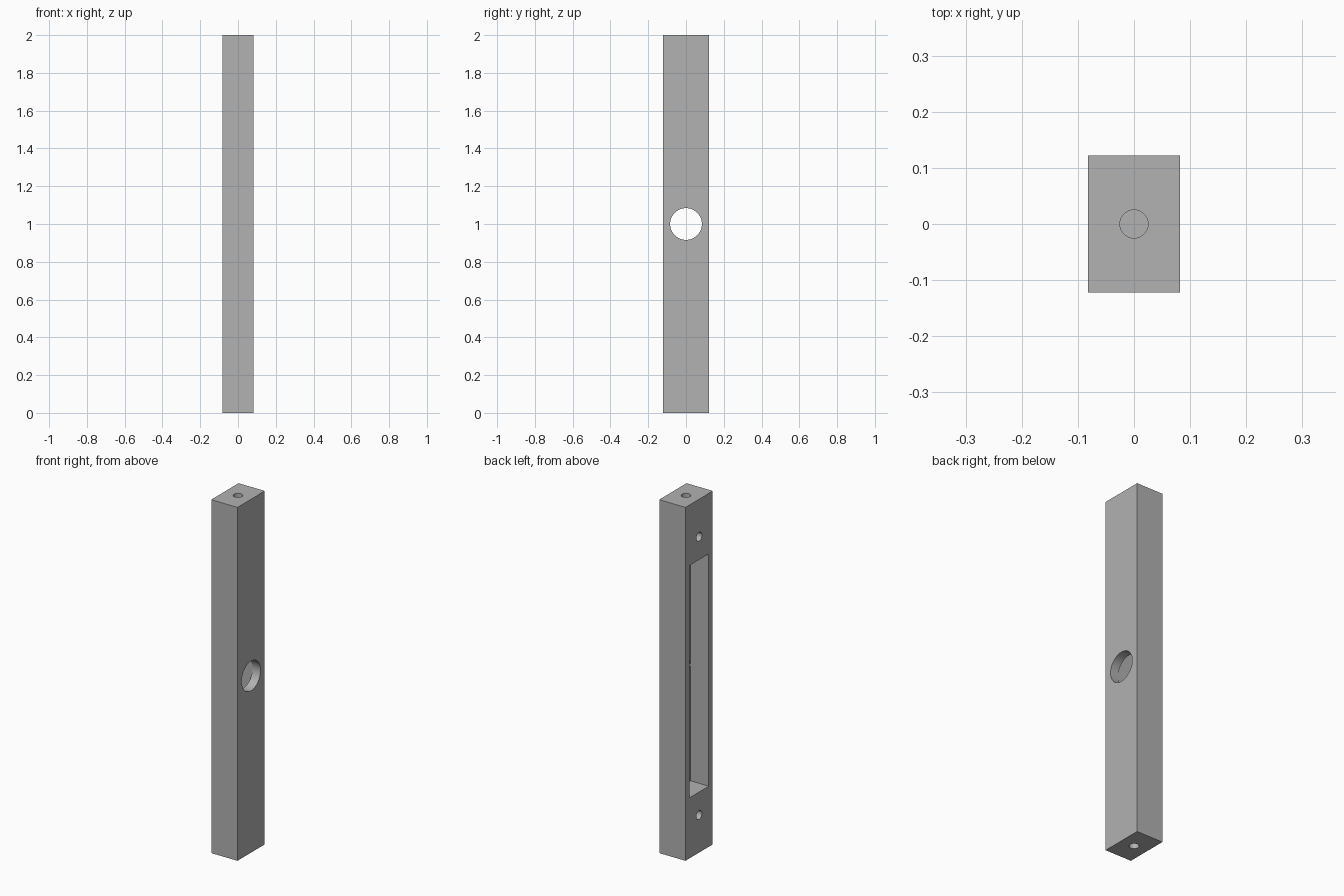
import bpy
from math import pi, radians

default = bpy.data.objects.get("Cube")
if default:
    bpy.data.objects.remove(default, do_unlink=True)

WIDTH, DEPTH, HEIGHT = 0.164, 0.244, 2.0
SIDE = WIDTH / 2
OVER = 0.02  # cutters stick out past the surface

grey = bpy.data.materials.new("plain_grey")
grey.use_nodes = True
colour = (0.445, 0.445, 0.445, 1)
grey.diffuse_color = colour
grey.node_tree.nodes["Principled BSDF"].inputs["Base Color"].default_value = colour


def box(name, size, location):
    bpy.ops.mesh.primitive_cube_add(size=1, location=location)
    ob = bpy.context.object
    ob.name = name
    ob.scale = size
    bpy.ops.object.transform_apply(location=False, rotation=False, scale=True)
    ob.data.materials.append(grey)
    return ob


def drill(name, radius, length, location, along_x=False):
    bpy.ops.mesh.primitive_cylinder_add(
        vertices=64, radius=radius, depth=length, location=location,
        rotation=(0, pi / 2 if along_x else 0, 0))
    ob = bpy.context.object
    ob.name = name
    ob.data.materials.append(grey)
    return ob


# Solid upright bar
bar = box("bar", (WIDTH, DEPTH, HEIGHT), (0, 0, HEIGHT / 2))

# Long pocket open on one side, leaving a thin wall on the other
wall = 0.05
pocket_end = SIDE - wall
pocket_start = -SIDE - OVER
cutters = [
    box("pocket_cutter", (pocket_end - pocket_start, 0.172, 1.314),
        ((pocket_start + pocket_end) / 2, 0, HEIGHT / 2)),
    # Round window through the thin wall
    drill("window_cutter", 0.084, wall + 2 * OVER, (SIDE - wall / 2, 0, HEIGHT / 2), True),
]

# Blind screw holes above and below the pocket, and in both ends
hole_radius, screw_depth, end_depth = 0.025, 0.11, 0.12
for end in (-1, 1):
    cutters.append(drill("screw_hole_cutter", hole_radius, 2 * screw_depth,
                         (-SIDE, 0, HEIGHT / 2 + end * 0.787), True))
    cutters.append(drill("end_hole_cutter", hole_radius, 2 * end_depth,
                         (0, 0, HEIGHT / 2 + end * HEIGHT / 2)))

# Cut everything out of the bar
bpy.ops.object.select_all(action="DESELECT")
bar.select_set(True)
bpy.context.view_layer.objects.active = bar
for cutter in cutters:
    cut = bar.modifiers.new(cutter.name, "BOOLEAN")
    cut.operation = "DIFFERENCE"
    cut.solver = "EXACT"
    cut.object = cutter
    bpy.ops.object.modifier_apply(modifier=cut.name)
for cutter in cutters:
    bpy.data.objects.remove(cutter, do_unlink=True)

bpy.ops.object.shade_smooth_by_angle(angle=radians(30))
